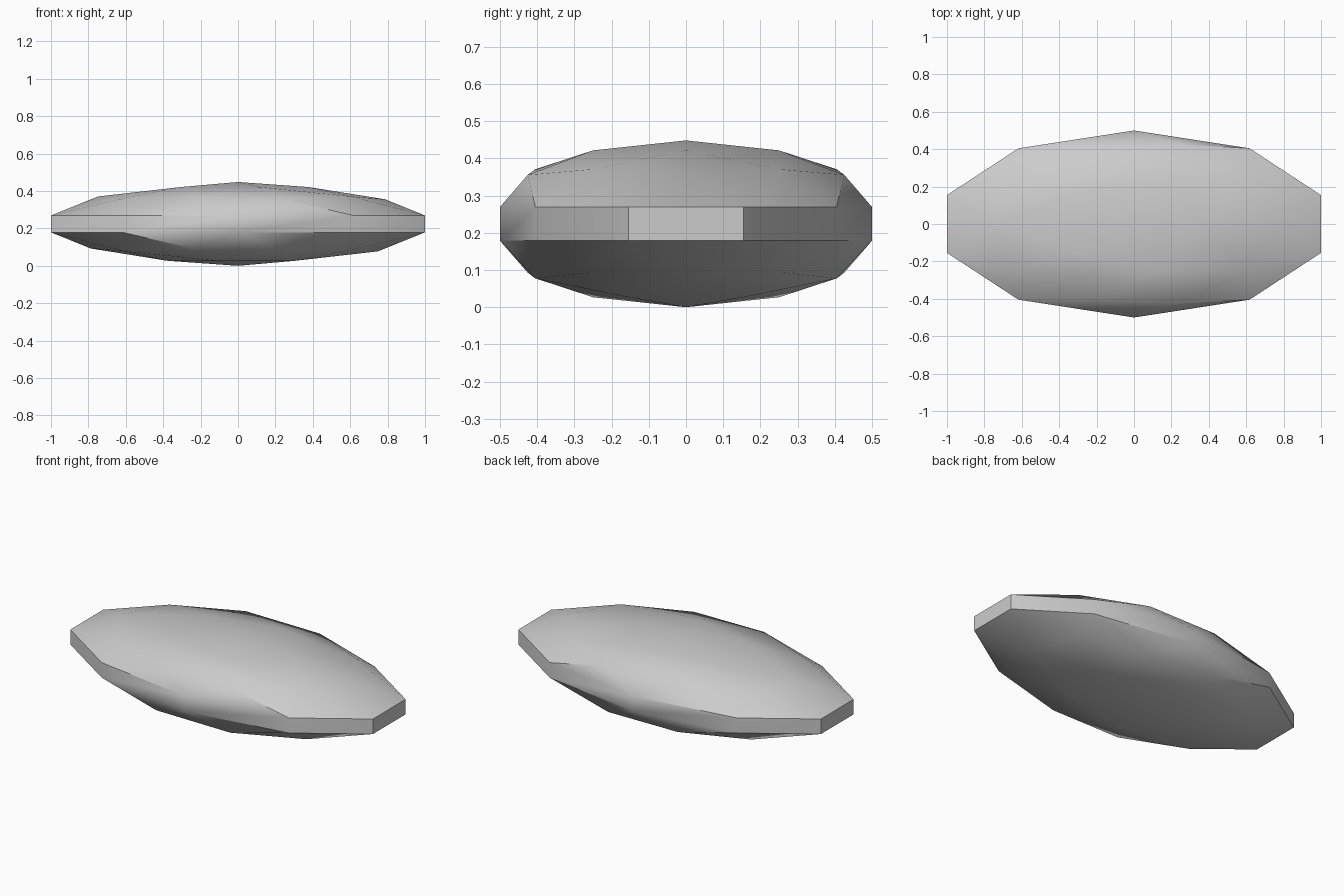
import bpy
import bmesh
import math

if "Cube" in bpy.data.objects:
    bpy.data.objects.remove(bpy.data.objects["Cube"])

# Flat stone: two faceted domes joined by a narrow upright band
HALF_BAND = 0.045
DOME = 0.179
MID = HALF_BAND + DOME

bm = bmesh.new()
bmesh.ops.create_icosphere(bm, subdivisions=2, radius=1.0)

# Separate the two domes along the ten-sided equator
rim = [e for e in bm.edges if all(abs(v.co.z) < 0.01 for v in e.verts)]
bmesh.ops.split_edges(bm, edges=rim)


def stretch(h):
    """Lengthwise scale of a ring at height h: widest at the rim."""
    if h < 0.1:
        return 1 / math.cos(math.radians(18))
    return 0.88 if h < 0.7 else 0.715


# Stretch, flatten and lift each dome away from the middle
for v in bm.verts:
    side = 1 if sum(f.calc_center_median().z for f in v.link_faces) > 0 else -1
    v.tag = side > 0
shaped = []
for v in bm.verts:
    side = 1 if v.tag else -1
    h = abs(v.co.z)
    rise = h * (1.08 if 0.1 < h < 0.7 else 1.0)
    shaped.append((v, (v.co.x * stretch(h), v.co.y * 0.5,
                       MID + side * (HALF_BAND + rise * DOME))))
for v, co in shaped:
    v.co = co

# Upright band around the edge
bmesh.ops.bridge_loops(bm, edges=[e for e in bm.edges if e.is_boundary])
bmesh.ops.recalc_face_normals(bm, faces=bm.faces)

mesh = bpy.data.meshes.new("flat_stone")
bm.to_mesh(mesh)
bm.free()
stone = bpy.data.objects.new("flat_stone", mesh)
bpy.context.collection.objects.link(stone)

grey = bpy.data.materials.new("stone_grey")
grey.diffuse_color = (0.6, 0.6, 0.6, 1)
grey.use_nodes = True
grey.node_tree.nodes["Principled BSDF"].inputs["Base Color"].default_value = grey.diffuse_color
mesh.materials.append(grey)

# Smooth domes with crisp rim edges
bpy.context.view_layer.objects.active = stone
stone.select_set(True)
bpy.ops.object.shade_smooth_by_angle(angle=math.radians(30))
